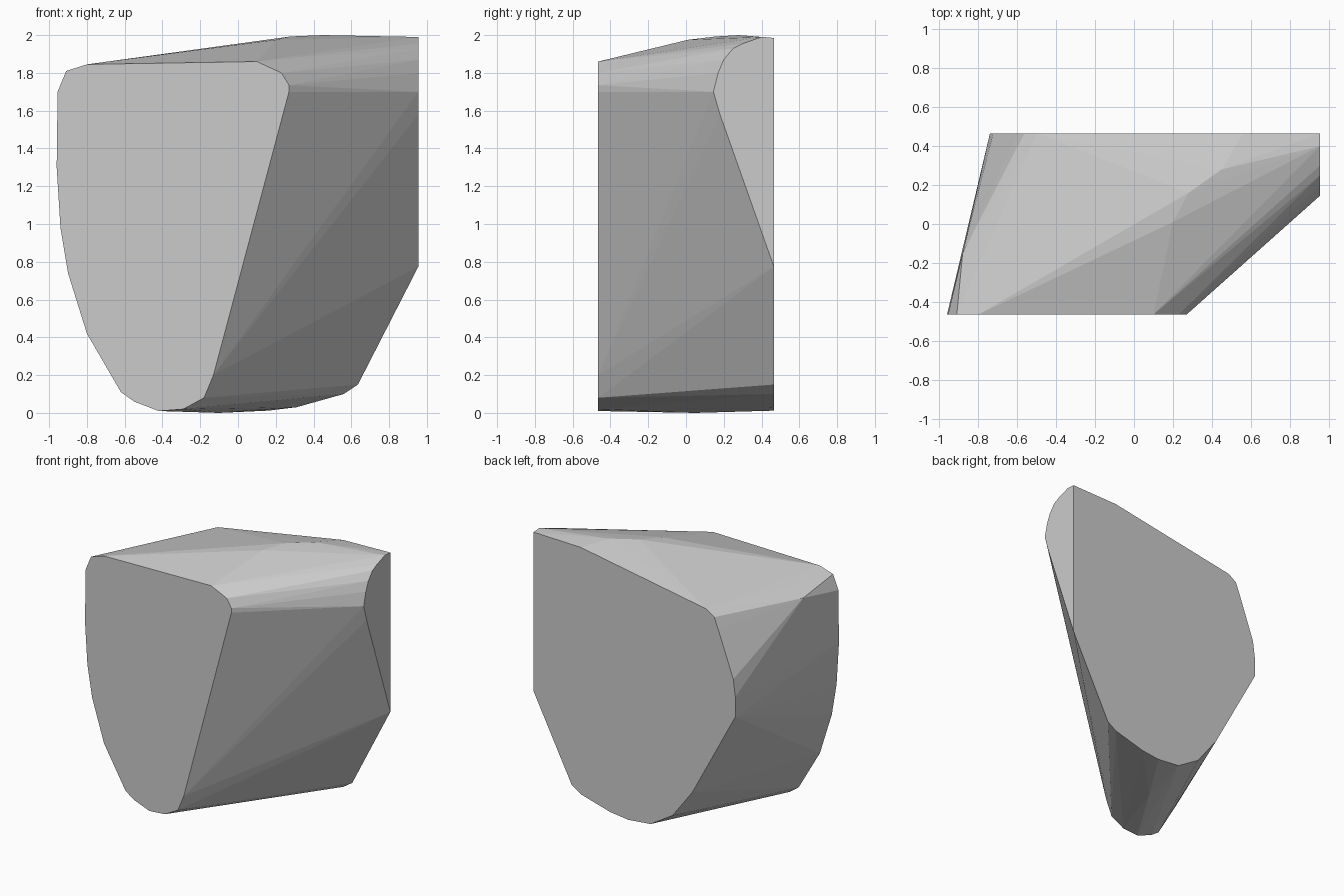
import bpy
import bmesh

HALF_DEPTH = 0.465
SIDE_X = 0.955

# Front cut face outline (x, z)
front = [(-0.955, 1.7), (-0.91, 1.81), (-0.8, 1.845), (0.1, 1.86), (0.23, 1.8),
         (0.27, 1.735), (0.27, 1.7), (-0.13, 0.2), (-0.18, 0.08), (-0.29, 0.02),
         (-0.42, 0.01), (-0.55, 0.06), (-0.62, 0.11), (-0.8, 0.42), (-0.9, 0.74),
         (-0.94, 0.98), (-0.96, 1.3)]
# Back cut face outline (x, z)
back = [(0.56, 1.975), (-0.496, 1.79), (-0.563, 1.745), (-0.597, 1.66), (-0.723, 1.316),
        (-0.74, 1.185), (-0.74, 1.034), (-0.379, 0.365), (-0.211, 0.143), (-0.027, 0.03),
        (0.16, 0.012), (0.31, 0.03), (0.56, 0.1), (0.635, 0.15), (0.955, 0.775), (0.955, 1.985)]
# Right cut face outline (y, z)
side = [(0.18, 1.58), (0.145, 1.7), (0.17, 1.8), (0.2, 1.87), (0.25, 1.93),
        (0.3, 1.955), (0.4, 1.99)]
# Crown of the top, shoulder on the left, lowest spot underneath
extra = [(0.2, 0.01, 1.975), (0.28, 0.16, 1.993), (0.45, 0.28, 2.0),
         (-0.88, -0.15, 1.74), (-0.1, 0.05, 0.0)]

points = [(x, -HALF_DEPTH, z) for x, z in front]
points += [(x, HALF_DEPTH, z) for x, z in back]
points += [(SIDE_X, y, z) for y, z in side] + extra

# Convex chunk stretched over the cut faces
bm = bmesh.new()
for p in points:
    bm.verts.new(p)
hull = bmesh.ops.convex_hull(bm, input=bm.verts[:])
loose = {g for g in hull["geom_interior"] + hull["geom_unused"]
         if isinstance(g, bmesh.types.BMVert) and not g.link_faces}
bmesh.ops.delete(bm, geom=list(loose), context='VERTS')
# Merge the flat cut faces into single polygons
bmesh.ops.dissolve_limit(bm, angle_limit=0.003, verts=bm.verts[:], edges=bm.edges[:])
bmesh.ops.recalc_face_normals(bm, faces=bm.faces[:])

mesh = bpy.data.meshes.new("convex_chunk")
bm.to_mesh(mesh)
bm.free()
chunk = bpy.data.objects.new("convex_chunk", mesh)
bpy.context.collection.objects.link(chunk)
